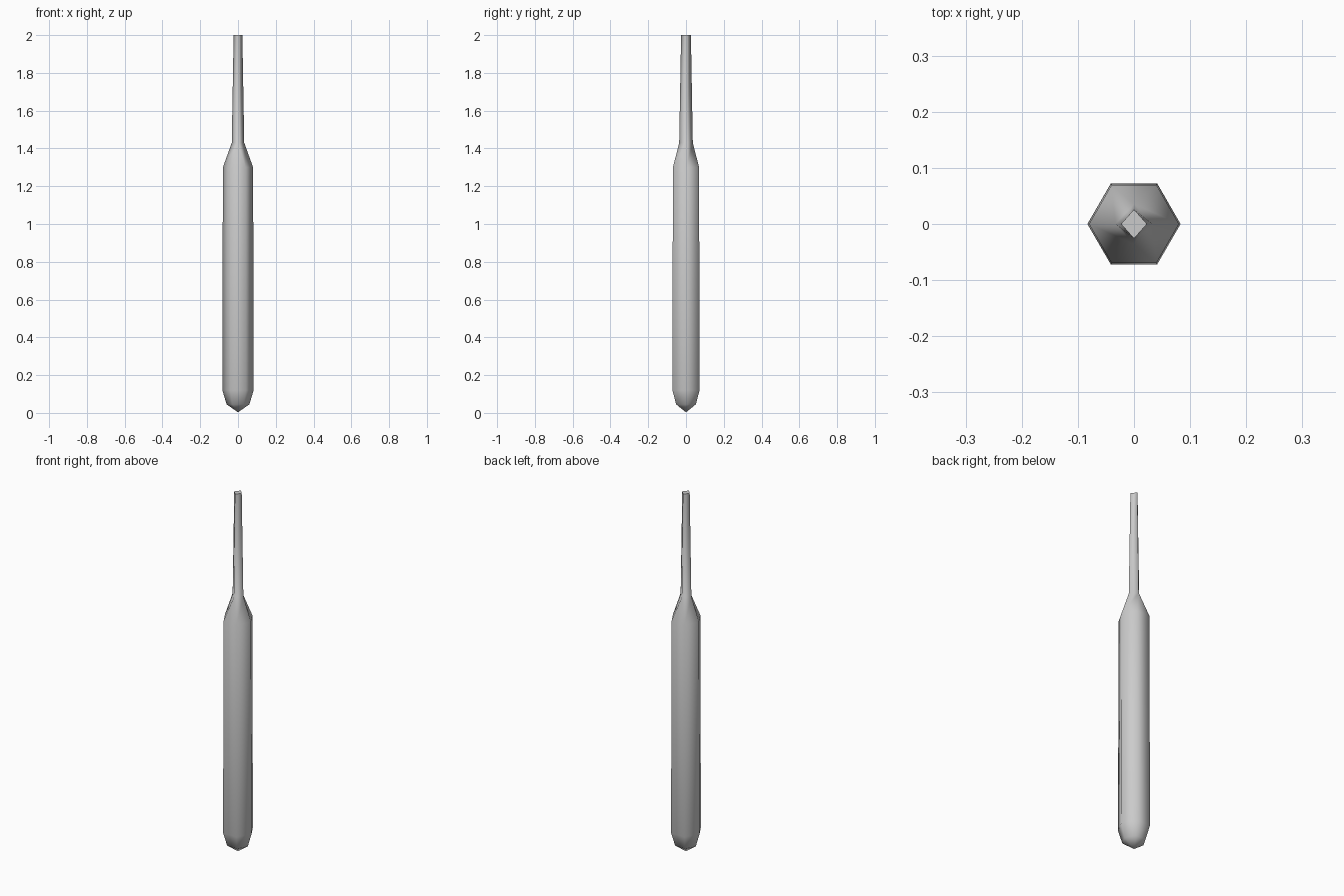
import bpy
import bmesh
from math import cos, sin, tau

cube = bpy.data.objects.get("Cube")
if cube:
    bpy.data.objects.remove(cube)

grey = bpy.data.materials.new("light_grey")
grey.use_nodes = True
colour = (0.6, 0.6, 0.6, 1)
grey.diffuse_color = colour
grey.node_tree.nodes["Principled BSDF"].inputs["Base Color"].default_value = colour

bm = bmesh.new()


def ring(sides, rx, ry, z):
    return [bm.verts.new((rx * cos(tau * i / sides), ry * sin(tau * i / sides), z))
            for i in range(sides)]


def skin(lower, upper):
    n = len(lower)
    for i in range(n):
        j = (i + 1) % n
        bm.faces.new((lower[i], lower[j], upper[j], upper[i]))


# Six-sided handle with a blunt pointed end
handle = [ring(6, r, r, z) for r, z in ((0.06, 0.045), (0.083, 0.12), (0.08, 1.3))]
for low, high in zip(handle, handle[1:]):
    skin(low, high)
tip = bm.verts.new((0, 0, 0.003))
for i in range(6):
    bm.faces.new((handle[0][(i + 1) % 6], handle[0][i], tip))

# Four-sided tapering shaft
base = ring(4, 0.033, 0.036, 1.43)
end = ring(4, 0.023, 0.026, 2.0)
skin(base, end)

# Neck joining the six-sided handle to the four-sided shaft
h = handle[-1]
for a, b, c, d in ((0, 1, 1, 0), (2, 3, 2, 1), (3, 4, 3, 2), (5, 0, 0, 3)):
    bm.faces.new((h[a], h[b], base[c], base[d]))
bm.faces.new((h[1], h[2], base[1]))
bm.faces.new((h[4], h[5], base[3]))

# Smooth sides, flat sharp-edged end cap
for f in bm.faces:
    f.smooth = True
cap = bm.faces.new(end)
for e in cap.edges:
    e.smooth = False

mesh = bpy.data.meshes.new("handle_and_shaft")
bm.to_mesh(mesh)
bm.free()
mesh.materials.append(grey)
bpy.context.collection.objects.link(bpy.data.objects.new("handle_and_shaft", mesh))
